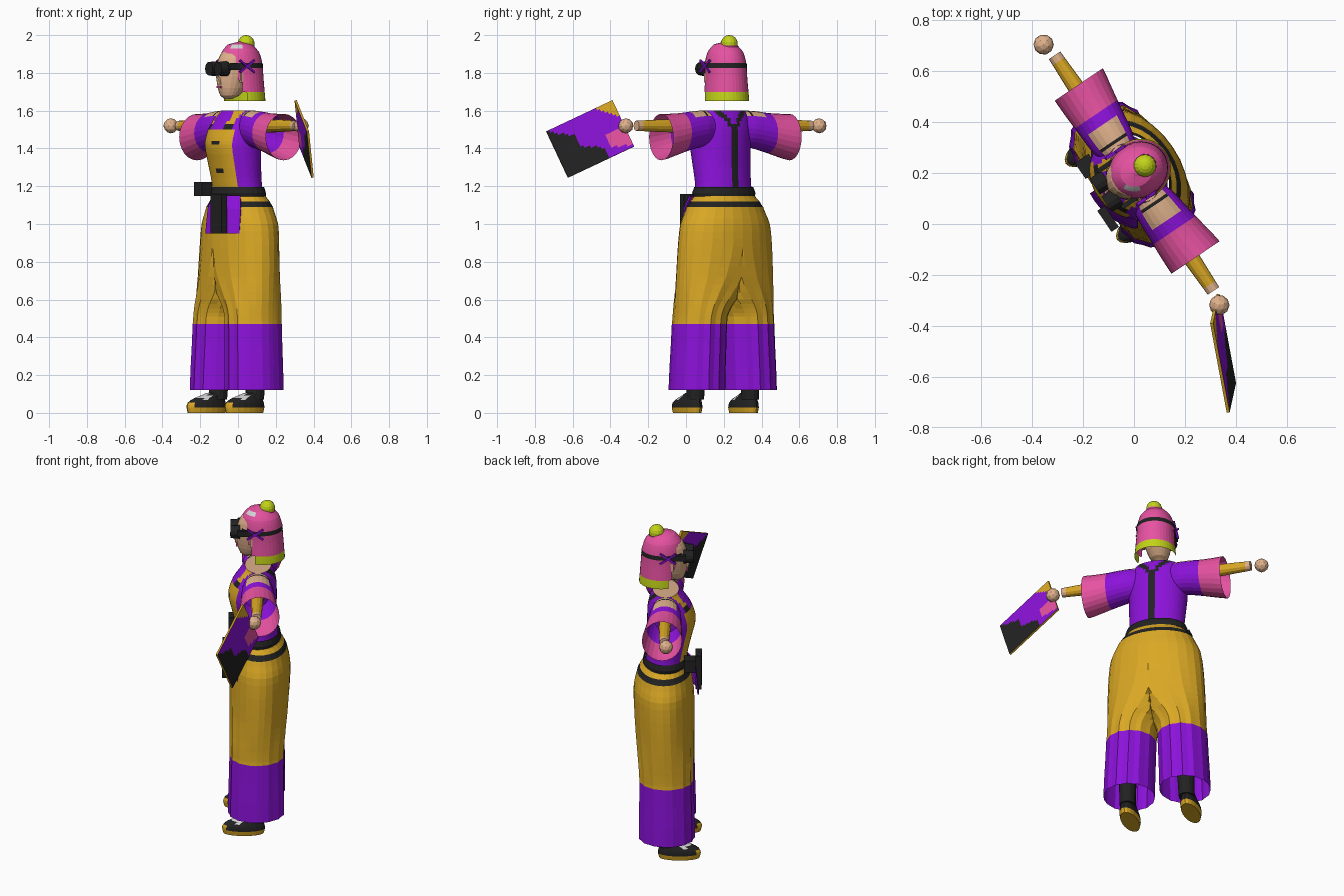
import bpy, bmesh, math
from mathutils import Matrix, Vector

if "Cube" in bpy.data.objects:
    bpy.data.objects.remove(bpy.data.objects["Cube"])

COLOURS = {"yellow": (.70, .39, .018), "purple": (.26, .006, .70), "pink": (.80, .085, .36),
           "lime": (.54, .65, .01), "black": (.016, .016, .016), "skin": (.74, .44, .26),
           "light_grey": (.66, .66, .68)}
NAMES = list(COLOURS)
MATS = []
for n, c in COLOURS.items():
    m = bpy.data.materials.new(n)
    m.diffuse_color = (*c, 1)
    m.use_nodes = True
    m.node_tree.nodes["Principled BSDF"].inputs["Base Color"].default_value = m.diffuse_color
    MATS.append(m)

# the figure is modelled facing -y, then turned in place
TURN = Matrix.Translation((0, .2, 0)) @ Matrix.Rotation(math.radians(-56), 4, 'Z')


def finish(name, bm, colour, turn=TURN, mirror=False, smooth=False):
    """Colour the faces by name or rule, optionally mirror, and place the part."""
    if mirror:
        geo = bmesh.ops.duplicate(bm, geom=bm.verts[:] + bm.edges[:] + bm.faces[:])["geom"]
        half = [g for g in geo if isinstance(g, bmesh.types.BMVert)]
        bmesh.ops.scale(bm, vec=(-1, 1, 1), verts=half)
        bmesh.ops.reverse_faces(bm, faces=[g for g in geo if isinstance(g, bmesh.types.BMFace)])
        bmesh.ops.remove_doubles(bm, verts=bm.verts, dist=.0005)
    bmesh.ops.recalc_face_normals(bm, faces=bm.faces)
    bm.normal_update()
    for f in bm.faces:
        key = colour if isinstance(colour, str) else colour(f.calc_center_median(), f.normal)
        f.material_index = NAMES.index(key)
        f.smooth = smooth
    me = bpy.data.meshes.new(name)
    bm.to_mesh(me)
    bm.free()
    me.transform(turn)
    for m in MATS:
        me.materials.append(m)
    ob = bpy.data.objects.new(name, me)
    bpy.context.collection.objects.link(ob)
    return ob


def refine(keys, n):
    """Smooth in-between rows through the key rows; key rows stay exact."""
    out = []
    for i in range(len(keys) - 1):
        p0, p1, p2, p3 = (keys[max(0, min(len(keys) - 1, i + k))] for k in (-1, 0, 1, 2))
        for s in range(n):
            t = s / n
            row = []
            for a, b, c, d in zip(p0, p1, p2, p3):
                row.append(.5 * (2 * b + (c - a) * t + (2 * a - 5 * b + 4 * c - d) * t * t
                                 + (3 * b - a - 3 * c + d) * t ** 3))
            row[0] = p1[0] + (p2[0] - p1[0]) * t
            out.append(row)
    return out + [keys[-1]]


def loft(rings, closed=True, caps=()):
    bm = bmesh.new()
    rows = [[bm.verts.new(p) for p in r] for r in rings]
    n = len(rows[0])
    for a, b in zip(rows, rows[1:]):
        for i in range(n if closed else n - 1):
            j = (i + 1) % n
            bm.faces.new((a[i], a[j], b[j], b[i]))
    for k in caps:
        bm.faces.new(rows[k])
    return bm


def oval(z, a, b, cv=0, cu=0, n=24):
    return [(cu + a * math.cos(2 * math.pi * i / n), cv + b * math.sin(2 * math.pi * i / n), z)
            for i in range(n)]


def stack(keys, sub=1, n=24, caps=()):
    return loft([oval(*k, n=n) for k in refine(keys, sub)], caps=caps)


def box(name, centre, size, colour, mirror=False, tilt=0):
    bm = bmesh.new()
    bmesh.ops.create_cube(bm, size=1, matrix=Matrix.Translation(centre)
                          @ Matrix.Rotation(tilt, 4, 'X') @ Matrix.Diagonal((*size, 1)))
    return finish(name, bm, colour, mirror=mirror)


# trousers: one leg lofted from waist to hem, clamped at the middle, then mirrored
leg = [(1.15, .175, .125, .005, 0), (1.12, .20, .138, .01, 0), (1.09, .222, .153, .01, 0),
       (1.0, .262, .170, .012, 0), (.88, .278, .172, .01, 0), (.72, .240, .165, .005, .045),
       (.60, .175, .157, 0, .112), (.53, .145, .153, -.003, .143),
       (.47, .142, .152, -.005, .151), (.12, .145, .158, -.008, .165)]
rings = []
for k in refine(leg, 3):
    pleat = .004 * min(1, max(0, (1.0 - k[0]) * 2))
    ring = oval(k[0], k[1], k[2], k[3], k[4], n=28)
    rings.append([(max(0, u), v + pleat * (-1) ** i, z) for i, (u, v, z) in enumerate(ring)])
bm = loft(rings)
bmesh.ops.delete(bm, geom=[f for f in bm.faces if all(v.co.x < .0001 for v in f.verts)], context='FACES')
bmesh.ops.dissolve_degenerate(bm, dist=.0001, edges=bm.edges)
finish("trousers", bm, lambda c, n: "purple" if c.z < .47 else
       "black" if 1.09 < c.z < 1.12 else "yellow", mirror=True)
finish("belt", stack([(1.145, .178, .128, .003), (1.165, .182, .13, 0), (1.195, .17, .122, 0)], n=28), "black")


# torso with bib, front straps and a Y-shaped back strap
def torso_colour(c, n):
    u = abs(c.x)
    if c.z > 1.598:
        return "skin"
    if c.y < -.01:
        if c.z < 1.5 and u < .125:
            if (1.41 < c.z < 1.43 or 1.28 < c.z < 1.3) and .0 < c.x < .06:
                return "black"
            return "yellow"
        if .065 < u < .11:
            return "black" if c.z < 1.53 else "yellow"
    elif u < .018 and c.z < 1.5 or c.z >= 1.5 and abs(u - (c.z - 1.5) * .8) < .018:
        return "black"
    return "purple"


torso = [(1.15, .165, .115, 0), (1.22, .160, .118, -.008), (1.32, .165, .127, -.022),
         (1.42, .170, .138, -.032), (1.50, .170, .125, -.022), (1.56, .155, .098, -.008),
         (1.60, .125, .075, 0)]
finish("torso", stack(torso, 4, 52, caps=(-1,)), torso_colour)


# wide sleeves with open shoulders and pink cuffs
def sleeve_colour(c, n):
    u = abs(c.x)
    if u > .275:
        return "pink"
    if n.z > .72 and .10 < u < .22:
        return "black" if .135 < u < .15 else "skin"
    return "purple"


sleeve = [(.10, 0, 1.505, .075, .095), (.15, 0, 1.503, .088, .097), (.21, .002, 1.495, .095, .101),
          (.275, .006, 1.482, .101, .106), (.34, .01, 1.470, .108, .114), (.41, .015, 1.460, .114, .123)]
rings = [[(u, cv + ry * math.cos(i * math.pi / 12), cz + rz * math.sin(i * math.pi / 12)) for i in range(24)]
         for u, cv, cz, ry, rz in refine(sleeve, 4)]
finish("sleeves", loft(rings), sleeve_colour, mirror=True)

# forearms and ball hands
rings = [[(u, r * math.cos(i * math.pi / 6), 1.52 + r * math.sin(i * math.pi / 6)) for i in range(12)]
         for u, r in ((.2, .036), (.38, .034), (.53, .028), (.558, .027))]
finish("forearms", loft(rings, caps=(0, -1)), lambda c, n: "skin" if abs(c.x) > .53 else "yellow", mirror=True)
bm = bmesh.new()
bmesh.ops.create_icosphere(bm, subdivisions=2, radius=.04, matrix=Matrix.Translation((.617, -.012, 1.52)))
finish("hands", bm, "skin", mirror=True)

# face, nose and ears
face = [(1.662, .022, .022, -.062), (1.68, .048, .052, -.052), (1.72, .066, .08, -.038),
        (1.78, .08, .097, -.026), (1.85, .086, .1, -.018), (1.90, .08, .088, -.008), (1.94, .045, .05, 0)]
finish("face", stack(face, 2, 20, caps=(0, -1)), "skin")
bm = bmesh.new()
bmesh.ops.create_cone(bm, cap_ends=True, segments=6, radius1=.018, radius2=.005, depth=.05,
                      matrix=Matrix.Translation((0, -.125, 1.765)) @ Matrix.Rotation(.45, 4, 'X'))
finish("nose", bm, "skin")
box("lips", (0, -.119, 1.725), (.035, .012, .012), "pink")
box("ears", (.088, -.03, 1.775), (.018, .028, .05), "skin", mirror=True)

# bobbed hair cap with an open face, lime hem and shiny patches
hair = [(1.65, .118, .125, .027), (1.70, .114, .123, .025), (1.78, .108, .12, .022), (1.85, .105, .118, .018),
        (1.91, .090, .103, .015), (1.95, .058, .066, .012), (1.966, .008, .008, .012)]
bm = stack(hair, 4, 36, caps=(-1,))
gone = []
for f in bm.faces:
    c = f.calc_center_median()
    if c.z < 1.915 and c.y < -.012 - .08 * (c.z - 1.65) / .27:
        gone.append(f)
bmesh.ops.delete(bm, geom=gone, context='FACES')


def hair_colour(c, n):
    if c.z < 1.70:
        return "lime"
    if 1.925 < c.z < 1.952 and .02 < c.x < .065 and c.y < -.015:
        return "light_grey"
    return "pink"


finish("hair", bm, hair_colour)
bm = bmesh.new()
bmesh.ops.create_uvsphere(bm, u_segments=14, v_segments=9, radius=.045,
                          matrix=Matrix.Translation((0, .052, 1.955)))
finish("hair_bun", bm, "lime")
finish("bun_tie", stack([(1.925, .045, .045, .045), (1.945, .047, .047, .05)], n=14), "pink")

# goggles with strap and crossed pins
finish("goggle_strap", stack([(1.826, .111, .126, .014), (1.852, .109, .123, .014)], n=36), "black")
bm = bmesh.new()
bmesh.ops.create_cone(bm, cap_ends=True, segments=12, radius1=.04, radius2=.036, depth=.055,
                      matrix=Matrix.Translation((.042, -.13, 1.822)) @ Matrix.Rotation(math.pi / 2, 4, 'X'))
finish("goggle_lenses", bm, "black", mirror=True)
box("goggle_sides", (.085, -.07, 1.832), (.018, .09, .035), "black", mirror=True)
for k, s in enumerate((-1, 1)):
    box(f"hair_pin_{k + 1}", (.109, -.015, 1.835), (.012, .11, .01), "purple", mirror=True, tilt=s * .6)

# belt pouch, hanging pouch and cloth flap
box("belt_pouch", (-.125, -.138, 1.185), (.075, .065, .075), "black")
box("hanging_pouch", (.092, -.185, 1.055), (.1, .035, .21), "black")
rings = []
for z, a, b in ((1.15, .20, .15), (1.08, .235, .175), (.95, .235, .19)):
    rings.append([(a * math.sin(t * .13), -b * math.cos(t * .13), z) for t in range(-1, 8)])
ob = finish("cloth_flap", loft(rings, closed=False), "purple")
ob.modifiers.new("thickness", 'SOLIDIFY').thickness = .008


# shoes and ankles
def shoe_colour(c, n):
    if c.z < .028 or (c.y < -.165 and c.z < .06):
        return "yellow"
    if c.z > .066 and -.13 < c.y < -.085 and n.z > .3:
        return "light_grey"
    return "black"


shoe = [(0.008, .048, .115, -.08, .18), (.028, .053, .122, -.08, .18), (.055, .050, .116, -.078, .18),
        (.08, .042, .09, -.06, .178), (.105, .038, .055, -.025, .176)]
shoe[0] = (0, *shoe[0][1:])
finish("shoes", stack(shoe, 2, 20, caps=(0, -1)), shoe_colour, mirror=True)
finish("ankles", stack([(.07, .046, .052, -.012, .175), (.16, .048, .052, -.005, .173),
                        (.30, .055, .058, 0, .17)], 1, 14, caps=(0, -1)), "black", mirror=True)

# patterned panel held by the hand
A = Vector((.305, -.39, 1.655))
P, Q = Vector((.065, -.35, -.165)), Vector((.025, .115, -.245))


def panel_colour(c, n):
    p, q = (c - A).dot(P) / P.length_squared, (c - A).dot(Q) / Q.length_squared
    if p / .27 + q / .36 < 1:
        return "yellow"
    if p > .93 - .6 * q + .06 * math.sin(q * 14):
        return "black"
    if p < .3 and .55 < q < .95 - p * .4:
        return "pink"
    return "purple"


bm = loft([[A + P * (i / 24) + Q * (j / 18) for i in range(25)] for j in range(19)], closed=False)
ob = finish("hand_panel", bm, panel_colour, turn=Matrix.Identity(4))
mod = ob.modifiers.new("thickness", 'SOLIDIFY')
mod.thickness, mod.offset = .012, 0
mod.material_offset_rim = -6
